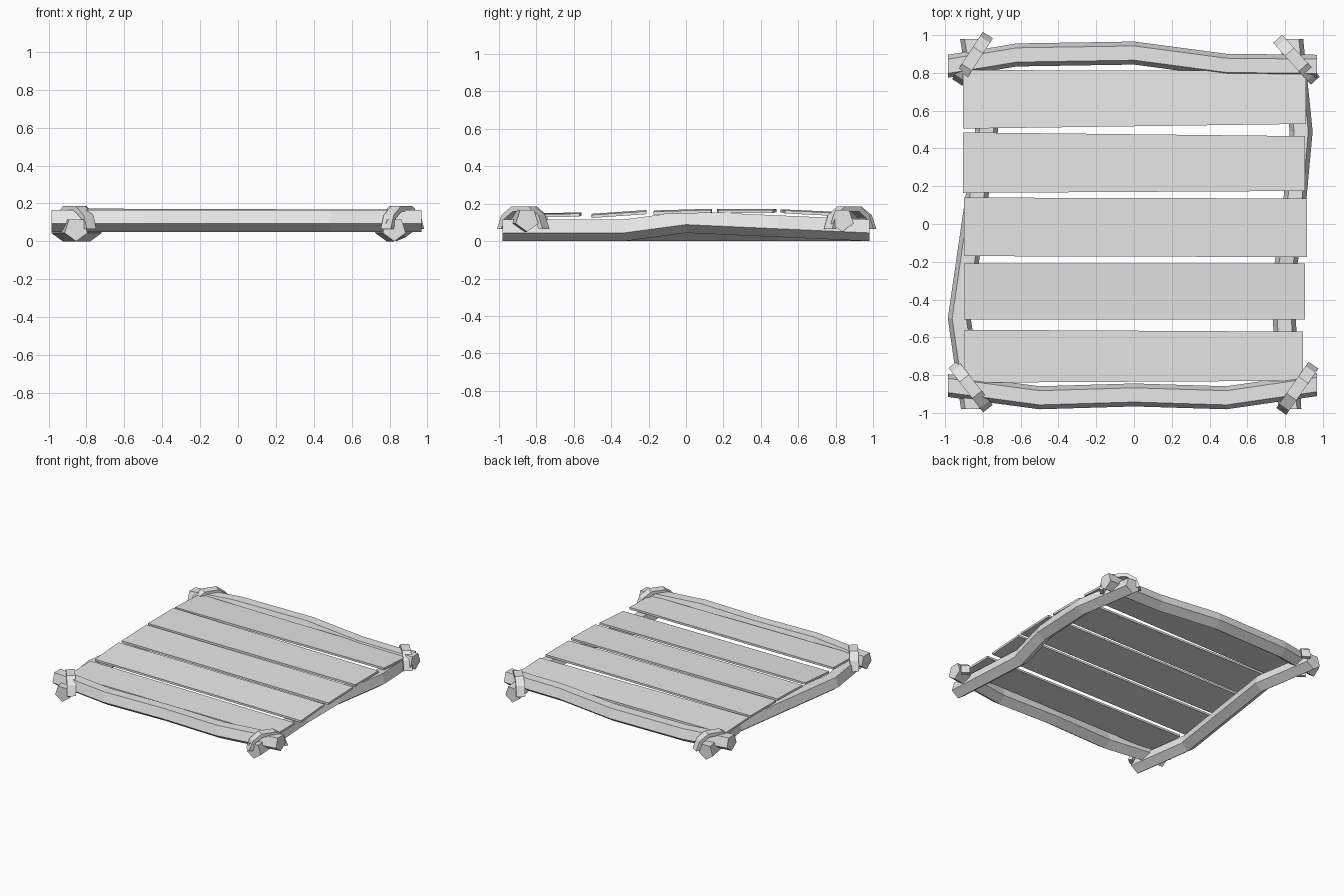
import bpy
import bmesh
import math
from mathutils import Vector

if "Cube" in bpy.data.objects:
    bpy.data.objects.remove(bpy.data.objects["Cube"], do_unlink=True)

grey = bpy.data.materials.new("plain_grey")
grey.use_nodes = True
grey.diffuse_color = (0.8, 0.8, 0.8, 1)
grey.node_tree.nodes["Principled BSDF"].inputs["Base Color"].default_value = grey.diffuse_color


def finish(name, bm):
    bmesh.ops.recalc_face_normals(bm, faces=bm.faces)
    mesh = bpy.data.meshes.new(name)
    bm.to_mesh(mesh)
    bm.free()
    mesh.materials.append(grey)
    obj = bpy.data.objects.new(name, mesh)
    bpy.context.collection.objects.link(obj)


def loft(name, rings):
    """Skin a list of equal-sized rings and cap both ends."""
    bm = bmesh.new()
    loops = [[bm.verts.new(p) for p in ring] for ring in rings]
    n = len(loops[0])
    for a, b in zip(loops, loops[1:]):
        for i in range(n):
            j = (i + 1) % n
            bm.faces.new((a[i], a[j], b[j], b[i]))
    bm.faces.new(loops[0])
    bm.faces.new(loops[-1])
    finish(name, bm)


def beam(name, path, side, radius=0.064):
    """Five-sided log, one edge down, swept along a path."""
    angles = [math.radians(-90 + 72 * i) for i in range(5)]
    loft(name, [[Vector(p) + radius * (side * math.cos(a) + Vector((0, 0, math.sin(a))))
                 for a in angles] for p in path])


X, Y, Z = Vector((1, 0, 0)), Vector((0, 1, 0)), Vector((0, 0, 1))

# Cross beams at the front and back
beam("front_beam", [(x, y, 0.114) for x, y in
     ((-0.985, -0.855), (-0.5, -0.92), (0, -0.905), (0.49, -0.92), (0.97, -0.85))], Y)
beam("back_beam", [(x, y, 0.114) for x, y in
     ((-0.985, 0.835), (-0.62, 0.895), (0, 0.905), (0.49, 0.84), (0.97, 0.835))], Y)

# Side rails, the left one arched in the middle
beam("right_rail", [(x, y, 0.064) for x, y in
     ((-0.855, -0.98), (-0.925, -0.5), (-0.78, 0.5), (-0.86, 0.98))], X)
beam("left_rail", ((0.825, -0.98, 0.064), (0.785, -0.33, 0.064), (0.84, 0, 0.108),
                   (0.885, 0.49, 0.086), (0.835, 0.98, 0.064)), X)

# Deck planks: right x, left x, y edges on each end, top heights front and back
planks = (
    (-0.9, 0.895, (-0.84, -0.56), (-0.83, -0.57), 0.143, 0.147),
    (-0.9, 0.905, (-0.505, -0.21), (-0.505, -0.21), 0.14, 0.16),
    (-0.9, 0.915, (-0.17, 0.14), (-0.175, 0.135), 0.158, 0.167),
    (-0.905, 0.905, (0.165, 0.485), (0.175, 0.465), 0.166, 0.166),
    (-0.905, 0.91, (0.505, 0.815), (0.53, 0.81), 0.164, 0.15),
)
for i, (x0, x1, ends0, ends1, front, back) in enumerate(planks):
    rings = []
    for x, (y0, y1), lift in ((x0, ends0, 0.006), (x1, ends1, 0)):
        top = [Vector((x, y0, front + lift)), Vector((x, y1, back + lift))]
        rings.append(top + [p - Z * 0.016 for p in reversed(top)])
    loft(f"plank_{i + 1}", rings)

# Diagonal lashing straps arched over each corner
arch = ((-0.135, 0.065), (-0.11, 0.13), (-0.05, 0.172),
        (0.05, 0.172), (0.11, 0.13), (0.135, 0.065))
corners = {
    "front_right": (-0.865, -0.86, -52),
    "front_left": (0.865, -0.87, 55),
    "back_right": (-0.855, 0.875, 57),
    "back_left": (0.86, 0.87, -48),
}
for name, (cx, cy, angle) in corners.items():
    a = math.radians(angle)
    along = Vector((math.cos(a), math.sin(a), 0))
    across = Vector((-along.y, along.x, 0)) * 0.032
    rings = []
    for s, z in arch:
        p = Vector((cx, cy, z)) + along * s
        out = (along * s * 7 + Z * max(0, z - 0.06) * 9).normalized() * 0.014
        rings.append([p + across + out, p - across + out, p - across - out, p + across - out])
    loft(f"{name}_lashing", rings)
